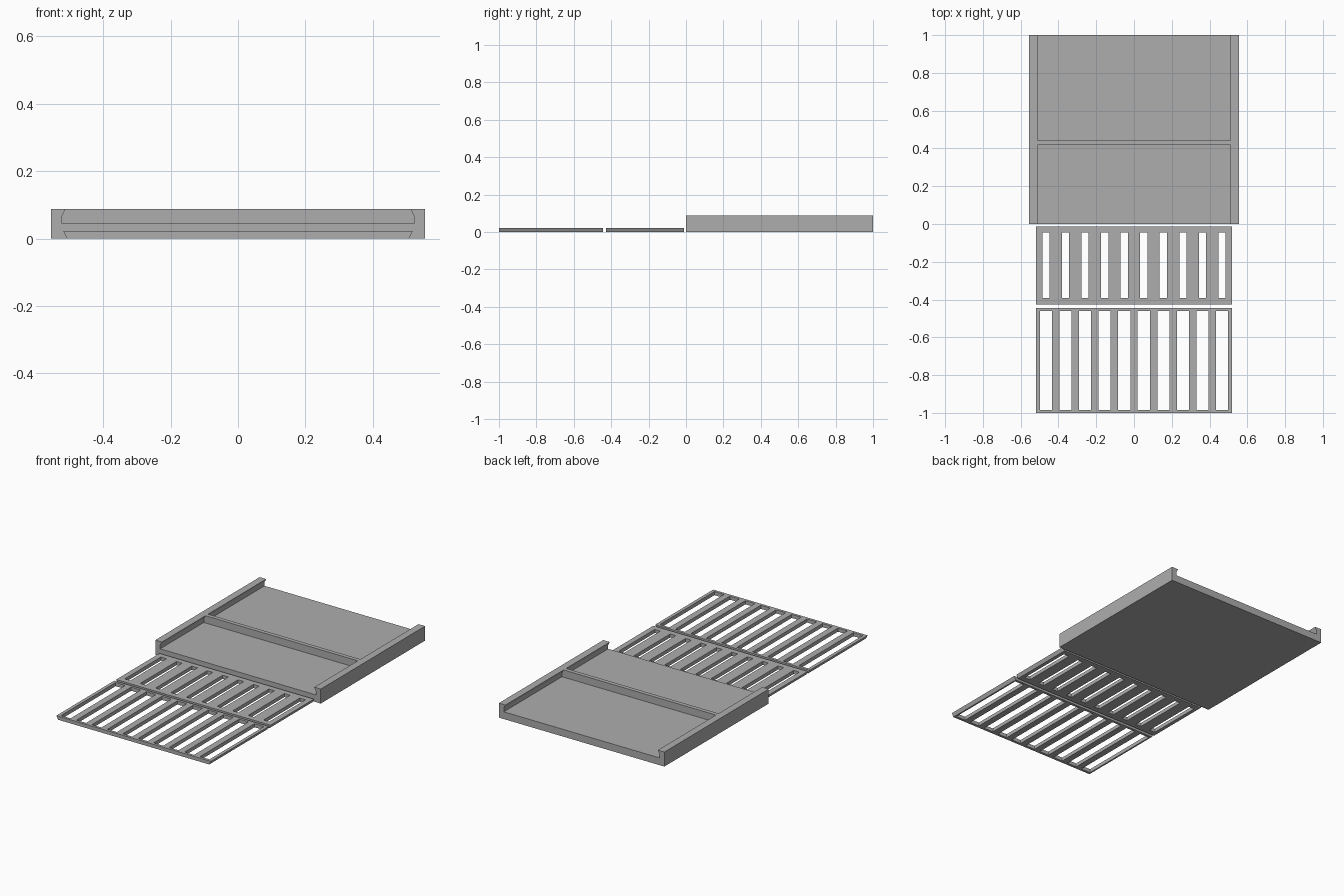
import bpy
import bmesh

if "Cube" in bpy.data.objects:
    bpy.data.objects.remove(bpy.data.objects["Cube"], do_unlink=True)

gray = bpy.data.materials.new("plain_gray")
gray.use_nodes = True
gray.diffuse_color = (0.42, 0.42, 0.42, 1)
gray.node_tree.nodes["Principled BSDF"].inputs["Base Color"].default_value = (0.42, 0.42, 0.42, 1)


def finish(name, bm):
    bmesh.ops.recalc_face_normals(bm, faces=bm.faces)
    mesh = bpy.data.meshes.new(name)
    bm.to_mesh(mesh)
    bm.free()
    mesh.materials.append(gray)
    obj = bpy.data.objects.new(name, mesh)
    bpy.context.collection.objects.link(obj)
    return obj


def mirrored_prism(name, half_profile, y0, y1):
    """Mirror an x-z half profile across x = 0 and extrude it along y."""
    profile = half_profile + [(-x, z) for x, z in reversed(half_profile)]
    bm = bmesh.new()
    face = bm.faces.new([bm.verts.new((x, y0, z)) for x, z in profile])
    side = bmesh.ops.extrude_face_region(bm, geom=[face])["geom"]
    for v in side:
        if isinstance(v, bmesh.types.BMVert):
            v.co.y = y1
    return finish(name, bm)


def grate(name, y0, y1, margin, slot_width, count=10, pitch=0.1035):
    """Slotted sliding panel with undercut long edges."""
    wide, narrow, thick = 0.518, 0.507, 0.022
    xs = [-wide]
    for i in range(count):
        c = (i - (count - 1) / 2) * pitch
        xs += [c - slot_width / 2, c + slot_width / 2]
    xs.append(wide)
    ys = [y0, y0 + margin, y1 - margin, y1]
    bm = bmesh.new()
    grid = [[bm.verts.new((x, y, 0)) for y in ys] for x in xs]
    for i in range(len(xs) - 1):
        for j in range(3):
            if i % 2 == 1 and j == 1:
                continue  # open slot
            bm.faces.new((grid[i][j], grid[i + 1][j], grid[i + 1][j + 1], grid[i][j + 1]))
    geom = bmesh.ops.extrude_face_region(bm, geom=bm.faces[:], use_keep_orig=True)["geom"]
    for v in geom:
        if isinstance(v, bmesh.types.BMVert):
            v.co.z = thick
    # Dovetail: the underside is narrower than the top
    for v in bm.verts:
        if v.co.z == 0 and abs(v.co.x) > wide - 0.001:
            v.co.x = narrow if v.co.x > 0 else -narrow
    return finish(name, bm)


# Tray with a floor and two undercut side rails
floor, lip, top = 0.044, 0.067, 0.088
undercut = [(0.522, floor), (0.522, lip), (0.511, top)]
mirrored_prism("tray", [(0.555, 0), (0.555, top)] + undercut[::-1], 0, 1)

# Full-height divider between the two compartments
mirrored_prism("tray_divider", undercut, 0.418, 0.443)

# Sliding covers laid out in front of the tray
grate("short_grate", -0.427, -0.012, 0.034, 0.038)
grate("long_grate", -1, -0.445, 0.016, 0.064)
